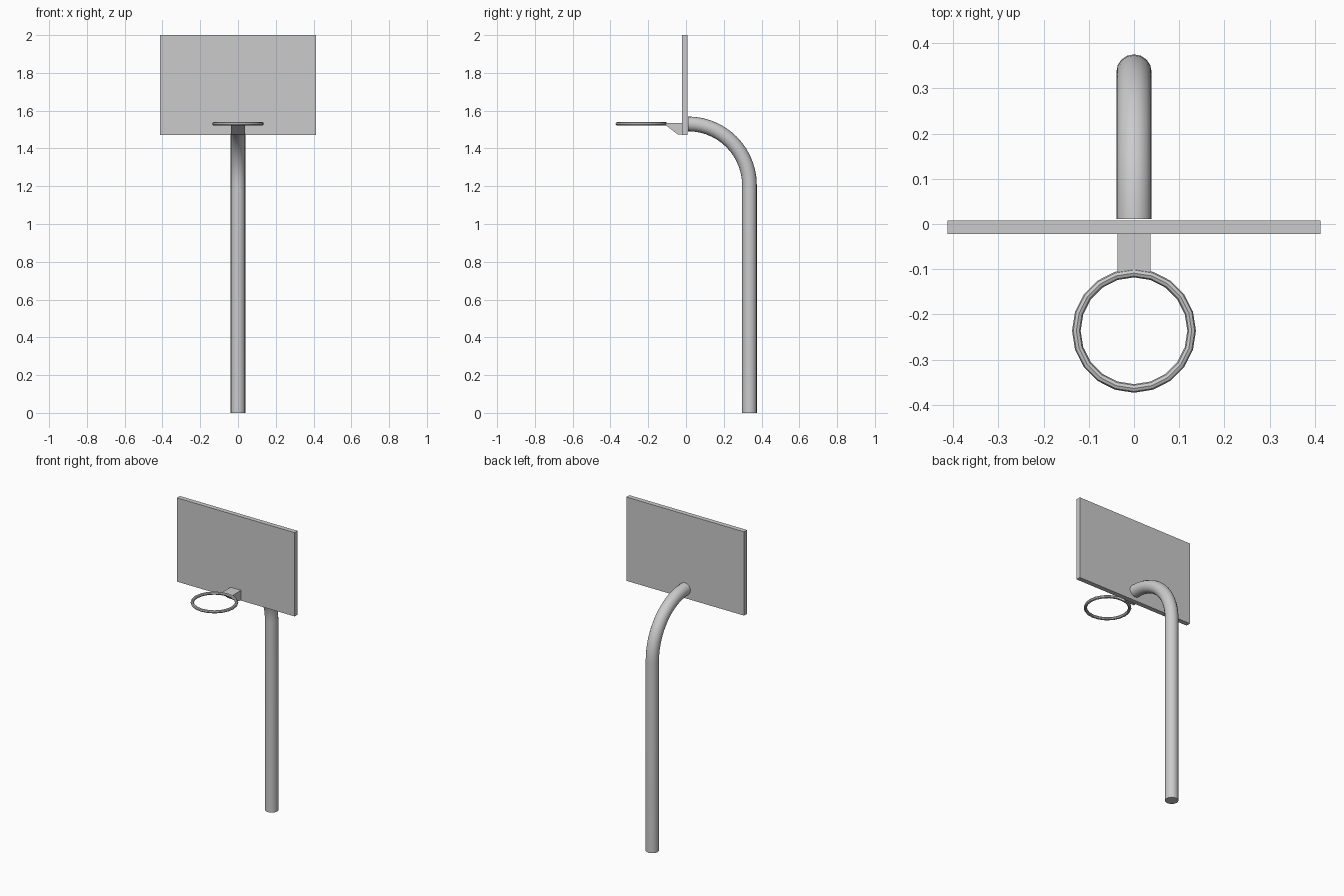
import bpy, bmesh
from math import sin, cos, pi, radians

if "Cube" in bpy.data.objects:
    bpy.data.objects.remove(bpy.data.objects["Cube"])


def finish(name, bm, smooth=False):
    bmesh.ops.recalc_face_normals(bm, faces=bm.faces)
    mesh = bpy.data.meshes.new(name)
    bm.to_mesh(mesh)
    bm.free()
    obj = bpy.data.objects.new(name, mesh)
    bpy.context.collection.objects.link(obj)
    if smooth:
        bpy.ops.object.select_all(action='DESELECT')
        obj.select_set(True)
        bpy.context.view_layer.objects.active = obj
        bpy.ops.object.shade_smooth_by_angle(angle=radians(40))
    return obj


def extrude_profile(name, profile, half_width):
    """Extrude a (y, z) outline symmetrically along x."""
    bm = bmesh.new()
    sides = [[bm.verts.new((x, y, z)) for y, z in profile]
             for x in (-half_width, half_width)]
    for side in sides:
        bm.faces.new(side)
    n = len(profile)
    for i in range(n):
        j = (i + 1) % n
        bm.faces.new((sides[0][i], sides[0][j], sides[1][j], sides[1][i]))
    return finish(name, bm)


def bridge(bm, a, b):
    n = len(a)
    for i in range(n):
        j = (i + 1) % n
        bm.faces.new((a[i], a[j], b[j], b[i]))


# Backboard and the wedge bracket that carries the rim
extrude_profile("backboard",
                [(-0.022, 1.47), (0.008, 1.47), (0.008, 2.0), (-0.022, 2.0)], 0.412)
extrude_profile("rim_bracket",
                [(-0.022, 1.475), (-0.045, 1.475), (-0.107, 1.523),
                 (-0.107, 1.535), (-0.022, 1.535)], 0.037)

# Rim: low-poly torus
bm = bmesh.new()
MAJOR, MINOR, SEGS, SIDES = 0.1275, 0.0095, 20, 8
rings = []
for i in range(SEGS):
    a = 2 * pi * i / SEGS
    ring = []
    for k in range(SIDES):
        t = 2 * pi * k / SIDES
        r = MAJOR + MINOR * cos(t)
        ring.append(bm.verts.new((r * cos(a), -0.236 + r * sin(a),
                                  1.53 + MINOR * sin(t))))
    rings.append(ring)
for i in range(SEGS):
    bridge(bm, rings[i], rings[(i + 1) % SEGS])
finish("rim", bm, True)

# Pole: straight tube bending a quarter turn towards the backboard
bm = bmesh.new()
RADIUS, BEND, Y0, Z0, STEPS, SIDES = 0.039, 0.325, 0.011, 1.205, 14, 16
path = [(Y0 + BEND, 0.0, 0.0)]
for i in range(STEPS + 1):
    a = pi / 2 * i / STEPS
    path.append((Y0 + BEND * cos(a), Z0 + BEND * sin(a), a))
rings = []
for y, z, a in path:
    ring = []
    for k in range(SIDES):
        t = 2 * pi * k / SIDES
        d = RADIUS * cos(t)
        ring.append(bm.verts.new((RADIUS * sin(t), y + d * cos(a), z + d * sin(a))))
    rings.append(ring)
for a, b in zip(rings, rings[1:]):
    bridge(bm, a, b)
bm.faces.new(rings[0])
bm.faces.new(rings[-1])
finish("pole", bm, True)
